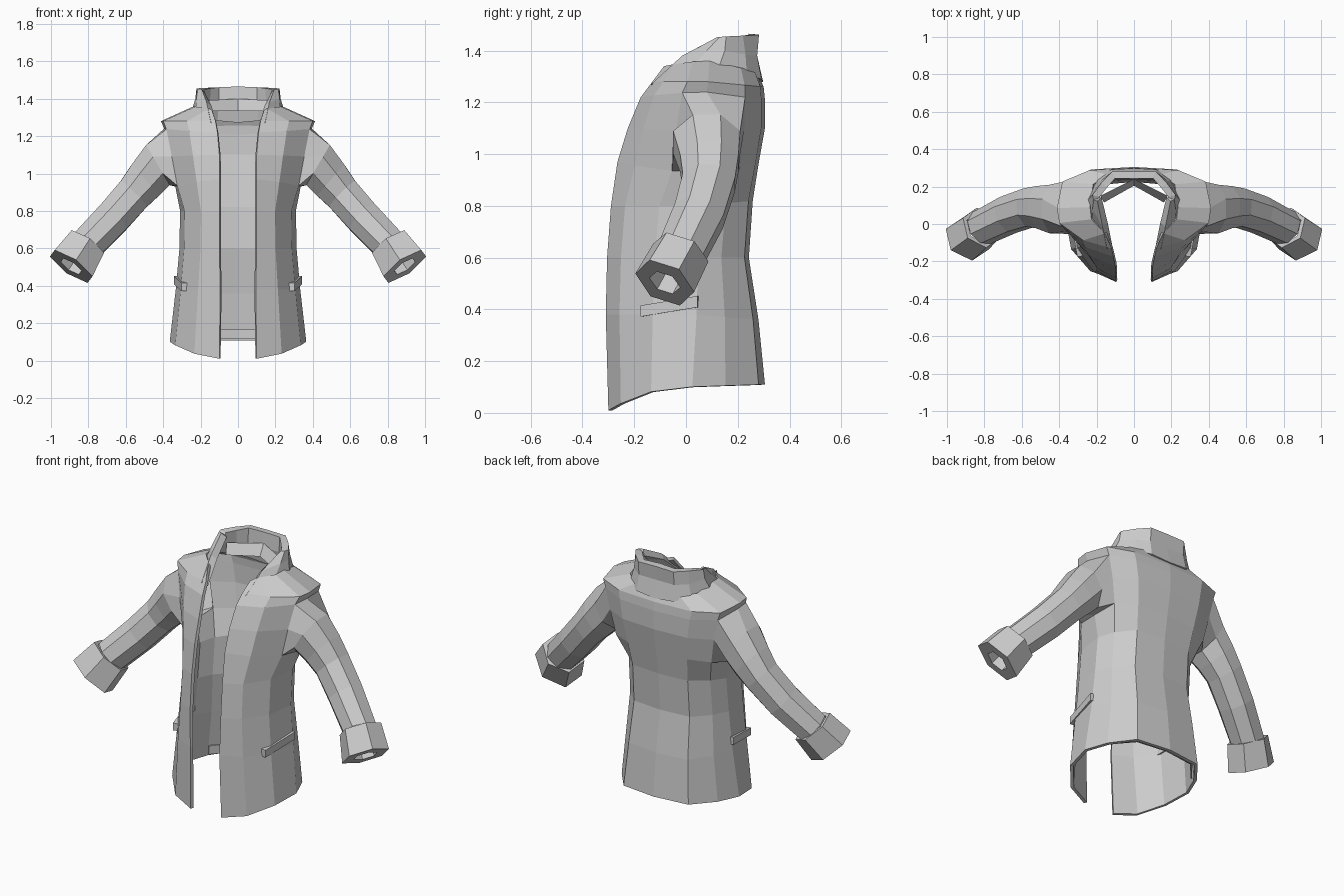
import bpy, bmesh, math
from mathutils import Vector

cloth = bpy.data.materials.new("grey cloth")
cloth.diffuse_color = (0.6, 0.6, 0.6, 1)


def make(name, verts, faces, thickness=0.0):
    """Half-model object, mirrored across x, optionally thickened inward."""
    mesh = bpy.data.meshes.new(name)
    mesh.from_pydata([tuple(v) for v in verts], [], faces)
    mesh.materials.append(cloth)
    ob = bpy.data.objects.new(name, mesh)
    bpy.context.collection.objects.link(ob)
    mod = ob.modifiers.new("mirror", 'MIRROR')
    mod.use_clip = True
    if thickness:
        s = ob.modifiers.new("thickness", 'SOLIDIFY')
        s.thickness = thickness
        s.offset = -1
    return ob


def grid_faces(rows, cols, wrap=False, skip=()):
    faces = []
    for r in range(rows - 1):
        for c in range(cols if wrap else cols - 1):
            if (r, c) in skip:
                continue
            d = (c + 1) % cols
            faces.append((r * cols + c, r * cols + d, (r + 1) * cols + d, (r + 1) * cols + c))
    return faces


# Body: half sections from front to centre back, for the skirt and for the chest
skirt = [(0.64, -0.84), (0.92, -0.45), (1.0, 0.08), (0.86, 0.50), (0.58, 0.92), (0.0, 1.0)]
chest = [(0.66, -0.80), (0.97, -0.37), (1.0, 0.0), (0.93, 0.66), (0.58, 0.94), (0.0, 1.0)]
# front z, side z, back z, opening x, front y, side x, side y, back y
levels = [
    (0.01, 0.10, 0.11, 0.100, -0.300, 0.365, 0.00, 0.305),
    (0.38, 0.38, 0.36, 0.095, -0.310, 0.333, 0.02, 0.280),
    (0.60, 0.60, 0.60, 0.100, -0.305, 0.313, 0.03, 0.243),
    (0.80, 0.80, 0.82, 0.100, -0.290, 0.310, 0.05, 0.258),
    (0.97, 0.93, 0.96, 0.098, -0.265, 0.335, 0.07, 0.280),
    (1.10, 1.09, 1.10, 0.100, -0.225, 0.365, 0.07, 0.305),
    (1.22, 1.24, 1.21, 0.110, -0.175, 0.395, 0.08, 0.305),
    (1.28, 1.28, 1.26, 0.120, -0.130, 0.412, 0.085, 0.300),
    (1.34, 1.36, 1.32, 0.140, -0.085, 0.235, 0.09, 0.275),
]
verts = []
for i, (zf, zs, zb, xf, yf, xs, ys, yb) in enumerate(levels):
    verts.append((xf, yf, zf))
    for u, v in (chest if i >= 4 else skirt):
        y = ys + v * ((yb - ys) if v > 0 else (ys - yf))
        z = zs + (zb - zs) * v if v > 0 else zs + (zf - zs) * v * v
        verts.append((xs * u, y, z))
armhole = {(r, c) for r in (4, 5) for c in (2, 3)}
make("jacket_body", verts, grid_faces(len(levels), 7, skip=armhole), 0.018)
armhole_loop = [Vector(verts[r * 7 + c]) for r, c in
                ((4, 2), (4, 3), (4, 4), (5, 4), (6, 4), (6, 3), (6, 2), (5, 2))]

# Standing collar, its front edge running down into the lapel
bottom = [(0.145, -0.135, 1.27), (0.225, 0.03, 1.345), (0.245, 0.13, 1.345),
          (0.20, 0.235, 1.31), (0.12, 0.292, 1.29), (0, 0.298, 1.28)]
middle = [(0.168, -0.015, 1.38), (0.222, 0.08, 1.40), (0.228, 0.15, 1.40),
          (0.18, 0.23, 1.385), (0.115, 0.275, 1.38), (0, 0.275, 1.38)]
top = [(0.195, 0.122, 1.453), (0.215, 0.13, 1.453), (0.222, 0.155, 1.455),
       (0.175, 0.22, 1.458), (0.115, 0.282, 1.46), (0, 0.282, 1.462)]
make("collar", bottom + middle + top, grid_faces(3, 6), 0.04)

# Lining inside the back of the neck
lining = [(0.16, 0.115, 1.335), (0, 0.205, 1.335),
          (0.18, 0.15, 1.39), (0, 0.24, 1.40)]
make("neck_lining", lining, grid_faces(2, 2))


def ring(center, direction, a, b, sides, phase):
    """Ring of points square to a direction; a is fore-aft, b up-down."""
    d = Vector(direction).normalized()
    side = d.cross(Vector((0.8, 0, 0.6))).normalized()
    up = side.cross(d).normalized()
    c = Vector(center)
    return [c + side * a * math.cos(t) + up * b * math.sin(t)
            for t in (2 * math.pi * (i + phase) / sides for i in range(sides))]


def tube(name, rings, sides, phase=0.0, start=None):
    loops = [ring(*r, sides, phase) for r in rings]
    if start:
        # line the starting loop up with the first ring
        options = [s[k:] + s[:k] for s in (start, start[::-1]) for k in range(sides)]
        loops.insert(0, min(options, key=lambda o: sum((p - q).length_squared
                                                       for p, q in zip(o, loops[0]))))
    ob = make(name, [v for l in loops for v in l], grid_faces(len(loops), sides, wrap=True))
    bm = bmesh.new()
    bm.from_mesh(ob.data)
    bmesh.ops.recalc_face_normals(bm, faces=bm.faces)
    bm.to_mesh(ob.data)
    bm.free()


# Sleeves, growing from the armholes
tube("sleeve", [
    ((0.428, 0.080, 1.045), (0.85, 0, -0.5), 0.140, 0.135),
    ((0.495, 0.090, 0.965), (0.75, 0, -0.65), 0.122, 0.120),
    ((0.558, 0.088, 0.890), (0.7, -0.1, -0.7), 0.110, 0.106),
    ((0.670, 0.050, 0.762), (0.7, -0.3, -0.7), 0.106, 0.103),
    ((0.812, -0.02, 0.615), (0.62, -0.42, -0.75), 0.098, 0.098),
], 8, 0.5, armhole_loop)

# Turned-back cuffs with a thick rim and a small opening
axis = (0.55, -0.38, -0.80)
tube("cuff", [
    ((0.815, -0.020, 0.620), axis, 0.090, 0.095),
    ((0.815, -0.020, 0.620), axis, 0.115, 0.122),
    ((0.892, -0.082, 0.503), axis, 0.122, 0.142),
    ((0.892, -0.082, 0.503), axis, 0.064, 0.068),
    ((0.838, -0.038, 0.585), axis, 0.064, 0.068),
], 6)

# Slanted pocket flaps on the hips
inner = [(0.272, -0.17, 0.372), (0.312, 0.05, 0.408), (0.312, 0.05, 0.452), (0.272, -0.17, 0.415)]
outer = [(x + 0.031, y - 0.006, z) for x, y, z in inner]
make("pocket_flap", inner + outer,
     [(3, 2, 1, 0), (4, 5, 6, 7)] + [(i, (i + 1) % 4, (i + 1) % 4 + 4, i + 4) for i in range(4)])

# Turned hem inside the back
hem = []
for z in (0.115, 0.165):
    hem += [(0.29, 0.14, z), (0.19, 0.255, z), (0, 0.28, z)]
make("hem_facing", hem, grid_faces(2, 3), 0.008)
